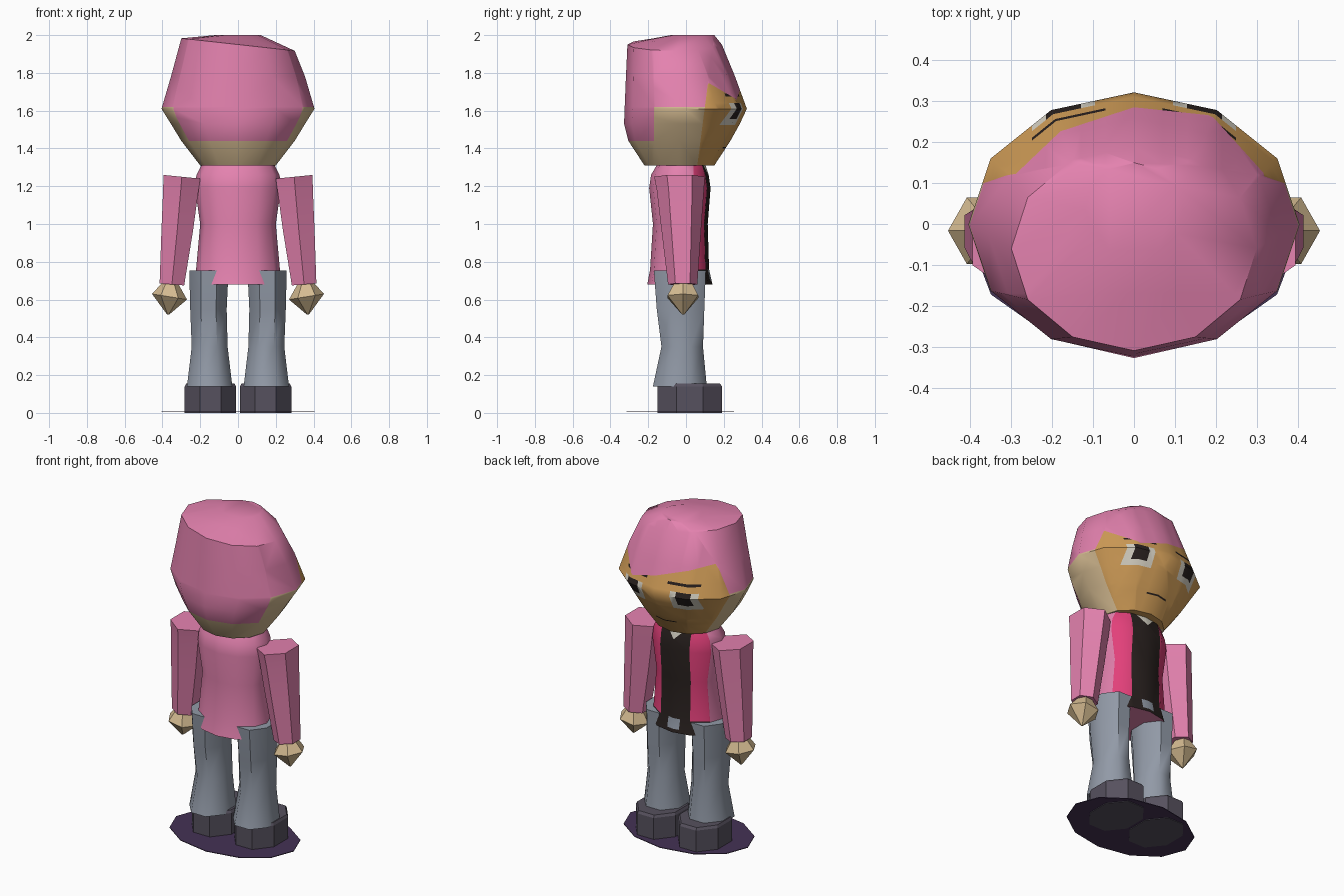
import bpy, bmesh, math
from mathutils import Vector

if "Cube" in bpy.data.objects:
    bpy.data.objects.remove(bpy.data.objects["Cube"])


def lin(c):
    c /= 255
    return c / 12.92 if c <= 0.04045 else ((c + 0.055) / 1.055) ** 2.4


MATS = {}
for key, rgb in {
    "pink": (228, 130, 175), "hot_pink": (226, 64, 122), "pale_skin": (214, 188, 146),
    "tan_face": (210, 158, 88), "trouser_grey": (146, 154, 167), "shoe_grey": (86, 81, 94),
    "near_black": (40, 32, 30), "off_white": (215, 210, 196), "dark_purple": (68, 50, 84),
}.items():
    m = bpy.data.materials.new(key)
    m.diffuse_color = (*[lin(c) for c in rgb], 1)
    m.use_nodes = True
    m.node_tree.nodes["Principled BSDF"].inputs["Base Color"].default_value = m.diffuse_color
    MATS[key] = m


def loft(rings, n, phase=0.0):
    """Stack of n-sided rings; each ring is (z, x0, x1, y0, y1, slope of z along x)."""
    bm = bmesh.new()
    angles = [math.radians(phase) + math.tau * i / n for i in range(n)]
    fx = max(abs(math.cos(a)) for a in angles)
    fy = max(abs(math.sin(a)) for a in angles)
    loops = []
    for z, x0, x1, y0, y1, slope in rings:
        cx, rx, cy, ry = (x0 + x1) / 2, (x1 - x0) / 2, (y0 + y1) / 2, (y1 - y0) / 2
        loops.append([bm.verts.new((cx + rx * math.cos(a) / fx, cy + ry * math.sin(a) / fy,
                                    z + slope * rx * math.cos(a) / fx)) for a in angles])
    for a, b in zip(loops, loops[1:]):
        for i in range(n):
            j = (i + 1) % n
            bm.faces.new((a[i], a[j], b[j], b[i]))
    bm.faces.new(loops[0][::-1])
    bm.faces.new(loops[-1])
    bmesh.ops.recalc_face_normals(bm, faces=bm.faces)
    return bm


def cut(bm, co, no, keep=lambda c: True):
    """Slice the faces whose centre passes the test."""
    faces = [f for f in bm.faces if keep(f.calc_center_median())]
    geom = faces + list({e for f in faces for e in f.edges}) + list({v for f in faces for v in f.verts})
    bmesh.ops.bisect_plane(bm, geom=geom, plane_co=co, plane_no=no, dist=1e-5)


def finish(name, bm, mats, rule=None, angle=45):
    if rule:
        for f in bm.faces:
            f.material_index = mats.index(rule(f.calc_center_median()))
    me = bpy.data.meshes.new(name)
    bm.to_mesh(me)
    bm.free()
    for k in mats:
        me.materials.append(MATS[k])
    ob = bpy.data.objects.new(name, me)
    bpy.context.collection.objects.link(ob)
    bpy.ops.object.select_all(action="DESELECT")
    ob.select_set(True)
    bpy.context.view_layer.objects.active = ob
    bpy.ops.object.shade_smooth_by_angle(angle=math.radians(angle))
    return ob


# Head with hair, face and painted features
bm = loft([
    (1.31, -.20, .20, -.22, .15, 0), (1.44, -.30, .30, -.305, .235, 0),
    (1.53, -.355, .355, -.328, .285, 0), (1.61, -.405, .405, -.325, .322, 0),
    (1.78, -.355, .355, -.318, .26, 0), (1.95, -.30, .30, -.31, .19, -.11),
    (2.0, -.12, .12, -.08, .15, 0)], 12)

FACE_NO = Vector((0, 1, -0.13))        # slightly tilted front edge of the cheeks
FACE_CO = Vector((0, 0.10, 1.62))


def in_face(c):
    return (c - FACE_CO).dot(FACE_NO) > 0


def hairline(x):
    return max(1.71 - 0.3 * x, 1.655 + 0.65 * (x - 0.18))


cut(bm, FACE_CO, FACE_NO)
cut(bm, (0, -.17, 0), (0, 1, 0), lambda c: not in_face(c))
cut(bm, (0, 0, 1.62), (0, 0, 1), lambda c: not in_face(c))
cut(bm, (0, 0, 1.71), (.3, 0, 1), in_face)
cut(bm, (.18, 0, 1.655), (-.65, 0, 1), in_face)
for x in (.07, .095, .13, .215, .25):
    for s in (1, -1):
        cut(bm, (s * x, 0, 0), (1, 0, 0), in_face)
for z in (1.40, 1.408, 1.525, 1.555, 1.64, 1.675, 1.69):
    cut(bm, (0, 0, z), (0, 0, 1), in_face)


def head_rule(c):
    x, z = abs(c.x), c.z
    if in_face(c):
        if z > hairline(c.x):
            return "pink"
        if .13 < x < .215 and 1.555 < z < 1.64:
            return "near_black"            # pupils
        if .095 < x < .25 and 1.525 < z < 1.64:
            return "off_white"             # eye whites
        if .07 < x < .25 and 1.675 < z < 1.69:
            return "near_black"            # brows
        if x < .07 and 1.40 < z < 1.408:
            return "near_black"            # mouth
        return "tan_face"
    return "pink" if z > (1.44 if c.y < -.17 else 1.62) else "pale_skin"


finish("head", bm, ["pink", "pale_skin", "tan_face", "near_black", "off_white"], head_rule)

# Torso: jacket with shirt strip, collar and belt
bm = loft([
    (.68, -.235, .235, -.205, .14, 0), (.76, -.222, .222, -.19, .122, 0),
    (1.0, -.20, .20, -.175, .115, 0), (1.19, -.228, .228, -.195, .13, 0),
    (1.26, -.22, .22, -.185, .12, 0), (1.32, -.19, .19, -.15, .10, 0)], 12)


def front(c):
    return c.y > .04


cut(bm, (0, .04, 0), (0, 1, 0))
for s in (1, -1):
    cut(bm, (s * .1, 0, 0), (1, 0, 0), front)
    cut(bm, (s * .04, 0, 0), (1, 0, 0), lambda c: front(c) and c.z < .76)
    cut(bm, (s * .07, 0, 1.32), (s, 0, -1), lambda c: front(c) and c.z > 1.19)
cut(bm, (0, 0, .70), (0, 0, 1), lambda c: front(c) and abs(c.x) < .04)


def torso_rule(c):
    if c.y < .04 or c.z < .681:
        return "pink"
    if c.z < .76:
        return "trouser_grey" if abs(c.x) < .04 and c.z > .70 else "near_black"
    if abs(c.x) < .1:
        return "off_white" if c.z > 1.25 + abs(c.x) else "near_black"
    return "hot_pink"


finish("jacket", bm, ["pink", "hot_pink", "near_black", "off_white", "trouser_grey"], torso_rule)


# Limbs, one set per side
def limb(name, rings, n, phase, mat, angle=45):
    for side, s in (("left", -1), ("right", 1)):
        mirrored = [(z, min(s * a, s * b), max(s * a, s * b), y0, y1, s * sl)
                    for z, a, b, y0, y1, sl in rings]
        finish(f"{side}_{name}", loft(mirrored, n, phase), [mat], angle=angle)


limb("sleeve", [(.68, .285, .415, -.095, .06, .08), (.97, .238, .405, -.13, .08, .05),
                (1.18, .21, .396, -.155, .095, .1), (1.25, .20, .395, -.168, .10, .1)],
     6, 30, "pink")
limb("hand", [(.52, .365, .375, -.02, -.01, 0), (.615, .27, .455, -.098, .065, .16),
              (.69, .32, .40, -.06, .03, 0)], 6, 0, "pale_skin", 25)
limb("trouser_leg", [(.14, .03, .27, -.175, .11, 0), (.35, .055, .245, -.13, .09, 0),
                     (.55, .06, .253, -.155, .097, 0), (.755, .05, .258, -.17, .105, 0)],
     8, 22.5, "trouser_grey", 50)
limb("shoe", [(0, .01, .282, -.15, .19, 0), (.14, .01, .282, -.15, .19, 0),
              (.155, .018, .274, -.142, .18, 0)], 8, 22.5, "shoe_grey", 25)

# Flat disc under the feet
finish("ground_disc", loft([(.004, -.404, .404, -.315, .255, 0),
                            (.008, -.404, .404, -.315, .255, 0)], 12), ["dark_purple"])
